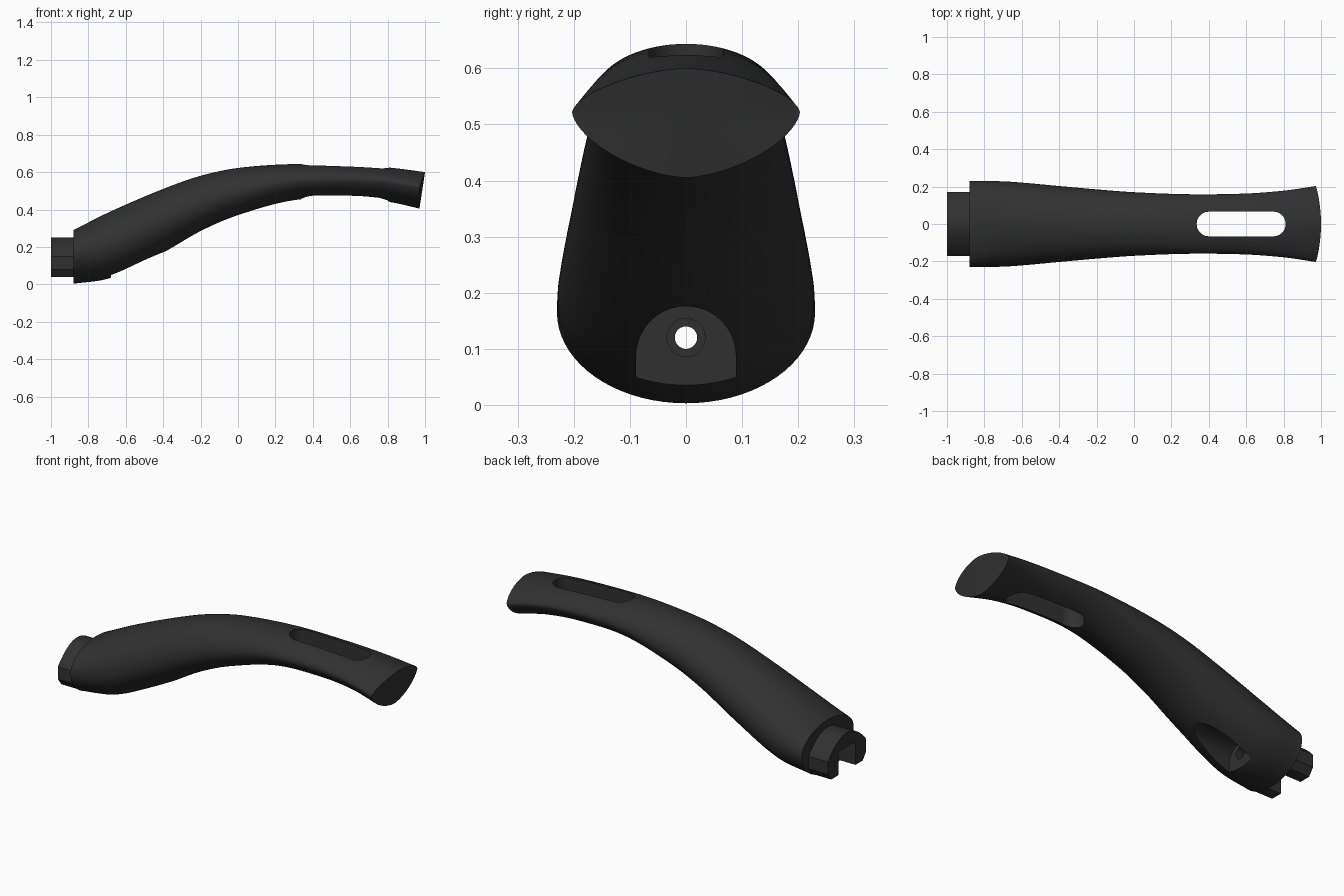
import bpy, bmesh, math

cube = bpy.data.objects.get("Cube")
if cube:
    bpy.data.objects.remove(cube)

black = bpy.data.materials.new("matte_black")
black.use_nodes = True
COLOUR = (0.03, 0.03, 0.03, 1)
black.diffuse_color = COLOUR
black.node_tree.nodes["Principled BSDF"].inputs["Base Color"].default_value = COLOUR
black.node_tree.nodes["Principled BSDF"].inputs["Roughness"].default_value = 0.6


def make(name, bm):
    bmesh.ops.recalc_face_normals(bm, faces=bm.faces)
    mesh = bpy.data.meshes.new(name)
    bm.to_mesh(mesh)
    bm.free()
    mesh.materials.append(black)
    obj = bpy.data.objects.new(name, mesh)
    bpy.context.collection.objects.link(obj)
    return obj


def prism(name, outline, place, a, b):
    """Extrude a 2D outline from a to b; place(u, v, w) gives the 3D point."""
    bm = bmesh.new()
    low = [bm.verts.new(place(u, v, a)) for u, v in outline]
    high = [bm.verts.new(place(u, v, b)) for u, v in outline]
    n = len(outline)
    for i in range(n):
        j = (i + 1) % n
        bm.faces.new((low[i], low[j], high[j], high[i]))
    bm.faces.new(low)
    bm.faces.new(high)
    return make(name, bm)


def along_x(u, v, w):
    return (w, u, v)


def along_z(u, v, w):
    return (u, v, w)


def arc(cu, cv, r, start, end, n=20):
    angles = [math.radians(start + (end - start) * i / n) for i in range(n + 1)]
    return [(cu + r * math.cos(t), cv + r * math.sin(t)) for t in angles]


def cut(obj, *cutters):
    bpy.context.view_layer.objects.active = obj
    for cutter in cutters:
        cutter.hide_render = True
        mod = obj.modifiers.new("cut", "BOOLEAN")
        mod.operation = "DIFFERENCE"
        mod.solver = "EXACT"
        mod.object = cutter
        bpy.ops.object.modifier_apply(modifier=mod.name)


def smooth(obj):
    bpy.ops.object.select_all(action="DESELECT")
    obj.select_set(True)
    bpy.context.view_layer.objects.active = obj
    bpy.ops.object.shade_smooth_by_angle(angle=math.radians(32))


# Grip sections: x, top, bottom, half width, widest height, top power, bottom power
STATIONS = [
    (-0.88, 0.29, 0.003, 0.23, 0.165, 2, 2),
    (-0.68, 0.39, 0.035, 0.227, 0.21, 2, 2),
    (-0.4, 0.51, 0.17, 0.203, 0.335, 2, 2),
    (-0.2, 0.58, 0.285, 0.185, 0.425, 2, 2),
    (0, 0.622, 0.37, 0.17, 0.49, 2, 1.9),
    (0.3, 0.643, 0.45, 0.159, 0.55, 2, 1.7),
    (0.6, 0.637, 0.458, 0.163, 0.56, 1.9, 1.6),
    (0.8, 0.625, 0.442, 0.178, 0.55, 1.7, 1.6),
    (1, 0.6, 0.405, 0.203, 0.522, 1.6, 1.6),
]


def section(x):
    """Cubic Hermite blend between neighbouring stations."""
    k = max(i for i in range(len(STATIONS) - 1) if STATIONS[i][0] <= x + 1e-6)
    p, q = STATIONS[k], STATIONS[k + 1]
    before, after = STATIONS[max(k - 1, 0)], STATIONS[min(k + 2, len(STATIONS) - 1)]
    h = q[0] - p[0]
    t = (x - p[0]) / h
    out = []
    for c in range(1, len(p)):
        m0 = (q[c] - before[c]) / (q[0] - before[0]) * h
        m1 = (after[c] - p[c]) / (after[0] - p[0]) * h
        out.append((2*t**3 - 3*t*t + 1) * p[c] + (t**3 - 2*t*t + t) * m0
                   + (3*t*t - 2*t**3) * q[c] + (t**3 - t*t) * m1)
    return out


def grip_ring(bm, x, sides=72):
    top, bottom, half, mid, n_top, n_low = section(x)
    ring = []
    for i in range(sides):
        a = 2 * math.pi * i / sides
        c, s = math.cos(a), math.sin(a)
        power = 2 / (n_top if s >= 0 else n_low)
        y = half * math.copysign(abs(c) ** power, c)
        z = mid + ((top - mid) if s >= 0 else (mid - bottom)) * math.copysign(abs(s) ** power, s)
        lean = max(0, (x - 0.8) / 0.2)
        shift = lean * (0.03 * (0.6 - z) / 0.195 + 0.016 * (y / 0.2) ** 2)
        ring.append(bm.verts.new((x - shift, y, z)))
    return ring


# Curved grip
bm = bmesh.new()
STEPS = 60
rings = [grip_ring(bm, -0.88 + 1.88 * i / STEPS) for i in range(STEPS + 1)]
for r0, r1 in zip(rings, rings[1:]):
    for i in range(len(r0)):
        j = (i + 1) % len(r0)
        bm.faces.new((r0[i], r0[j], r1[j], r1[i]))
bm.faces.new(rings[0])
centre = bm.verts.new((0.987, 0, 0.515))
for i, v in enumerate(rings[-1]):
    bm.faces.new((v, rings[-1][(i + 1) % len(rings[-1])], centre))
grip = make("curved_grip", bm)

# Tenon with arched top and chamfered lower corners
crown = [(0.17 * (1 - i / 12), 0.15 + 0.1 * (1 - (1 - i / 12) ** 2)) for i in range(25)]
tenon = prism("mounting_tenon", [(-0.14, 0.04), (0.14, 0.04), (0.17, 0.08)] + crown
              + [(-0.17, 0.08)], along_x, -1, -0.87)

# Cutters: hanging slot, screw pocket, screw hole, countersink, tenon notch
slot = prism("slot_cutter", arc(0.745, 0, 0.066, -90, 90) + arc(0.401, 0, 0.066, 90, 270),
             along_z, 0.2, 0.9)
pocket = prism("pocket_cutter", arc(0, 0.087, 0.089, 0, 180) + [(-0.089, -0.1), (0.089, -0.1)],
               along_x, -0.68, -0.1)
sink = prism("countersink_cutter", arc(0, 0.12, 0.034, 0, 351, 39), along_x, -0.72, -0.6)
hole = prism("screw_hole_cutter", arc(0, 0.12, 0.02, 0, 348, 29), along_x, -1.1, -0.6)
notch = prism("notch_cutter", [(-0.075, 0), (0.075, 0), (0.075, 0.17), (-0.075, 0.17)],
              along_x, -1.1, -0.881)
cut(grip, slot, pocket, sink, hole)
cut(tenon, notch, hole)
for helper in (slot, pocket, sink, hole, notch):
    bpy.data.objects.remove(helper)
smooth(grip)
smooth(tenon)
